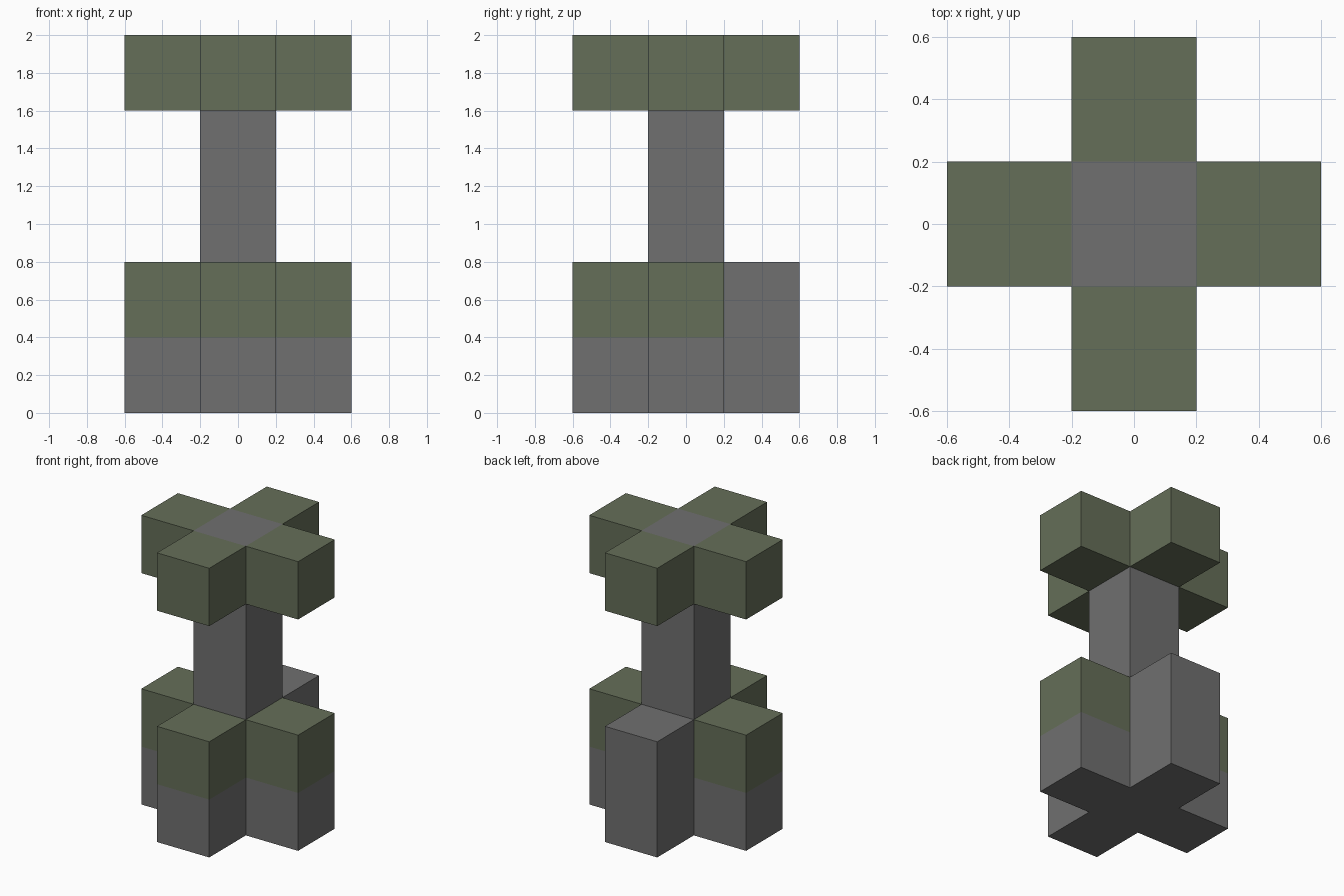
import bpy
import bmesh
from mathutils import Vector

cube = bpy.data.objects.get("Cube")
if cube:
    bpy.data.objects.remove(cube, do_unlink=True)


def make_material(name, rgb):
    mat = bpy.data.materials.new(name)
    mat.use_nodes = True
    color = (*rgb, 1.0)
    mat.diffuse_color = color
    mat.node_tree.nodes["Principled BSDF"].inputs["Base Color"].default_value = color
    return mat


STONE = make_material("stone grey", (0.162, 0.162, 0.162))
MOSS = make_material("moss green", (0.130, 0.156, 0.098))

UNIT = 0.4  # side of one block


def block(name, x, y, bottom, top, moss_from=None):
    """Square block centred on (x, y); faces above moss_from are green."""
    bm = bmesh.new()
    bmesh.ops.create_cube(bm, size=1)
    bmesh.ops.scale(bm, vec=(UNIT, UNIT, top - bottom), verts=bm.verts)
    bmesh.ops.translate(bm, vec=(x, y, (top + bottom) / 2), verts=bm.verts)
    if moss_from is not None:
        if bottom < moss_from < top:
            geom = bm.verts[:] + bm.edges[:] + bm.faces[:]
            bmesh.ops.bisect_plane(bm, geom=geom, plane_co=Vector((0, 0, moss_from)),
                                   plane_no=Vector((0, 0, 1)))
        for face in bm.faces:
            if face.calc_center_median().z >= moss_from - 0.01:
                face.material_index = 1
    mesh = bpy.data.meshes.new(name)
    bm.to_mesh(mesh)
    bm.free()
    mesh.materials.append(STONE)
    mesh.materials.append(MOSS)
    obj = bpy.data.objects.new(name, mesh)
    bpy.context.collection.objects.link(obj)
    return obj


# Central column
block("column", 0, 0, 0, 5 * UNIT)

# Cross-shaped base and cap; the back base arm is bare stone
ARMS = {"front": (0, -1), "back": (0, 1), "left": (1, 0), "right": (-1, 0)}
for side, (dx, dy) in ARMS.items():
    x, y = dx * UNIT, dy * UNIT
    block(f"{side}_base_arm", x, y, 0, 2 * UNIT, None if side == "back" else UNIT)
    block(f"{side}_cap_arm", x, y, 4 * UNIT, 5 * UNIT, 4 * UNIT)
